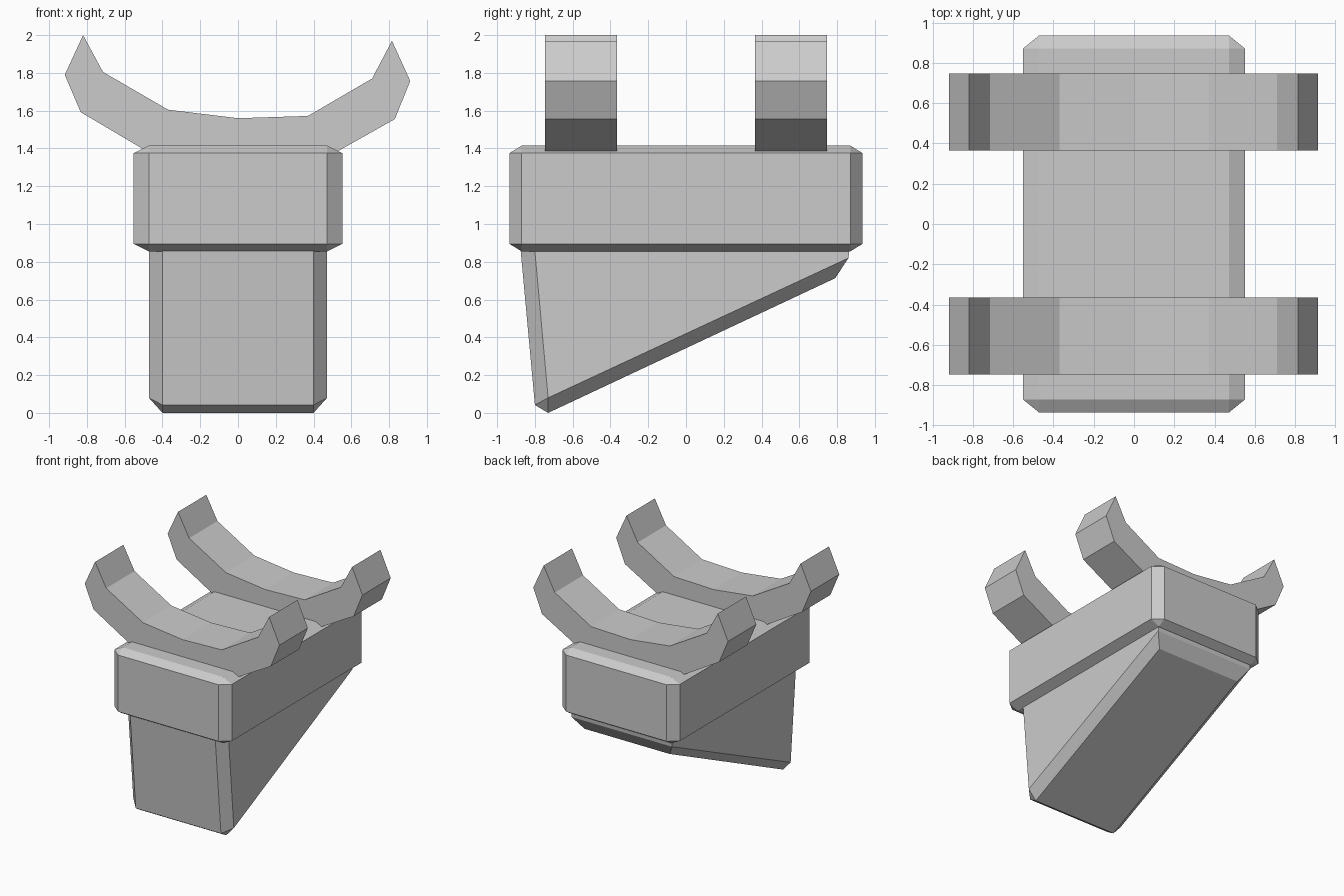
import bpy, bmesh

if "Cube" in bpy.data.objects:
    bpy.data.objects.remove(bpy.data.objects["Cube"])


def finish(name, bm):
    bmesh.ops.recalc_face_normals(bm, faces=bm.faces)
    mesh = bpy.data.meshes.new(name)
    bm.to_mesh(mesh)
    bm.free()
    obj = bpy.data.objects.new(name, mesh)
    bpy.context.collection.objects.link(obj)
    return obj


def hull(name, points):
    bm = bmesh.new()
    for p in points:
        bm.verts.new(p)
    bmesh.ops.convex_hull(bm, input=bm.verts)
    # merge coplanar triangles into clean flat faces
    bmesh.ops.dissolve_limit(bm, angle_limit=0.02, verts=bm.verts, edges=bm.edges)
    return finish(name, bm)


def extrude_profile(name, profile, y0, y1):
    bm = bmesh.new()
    face = bm.faces.new([bm.verts.new((x, y0, z)) for x, z in profile])
    ext = bmesh.ops.extrude_face_region(bm, geom=[face], use_keep_orig=True)
    verts = [g for g in ext["geom"] if isinstance(g, bmesh.types.BMVert)]
    bmesh.ops.translate(bm, verts=verts, vec=(0, y1 - y0, 0))
    return finish(name, bm)


# Chamfered body block: half sizes and chamfer per axis
hx, hy, hz = 0.552, 0.935, 0.28
cx, cy, cz = 0.08, 0.065, 0.04
zc = 1.135
corners = []
for sx in (-1, 1):
    for sy in (-1, 1):
        for sz in (-1, 1):
            for x, y, z in ((hx, hy - cy, hz - cz),
                            (hx - cx, hy, hz - cz),
                            (hx - cx, hy - cy, hz)):
                corners.append((sx * x, sy * y, zc + sz * z))
hull("body_block", corners)

# Wedge foot: narrow chamfered outline and wide side outline (y, z)
inner = [(-0.879, 0.9), (-0.80, 0.042), (-0.73, 0.0), (0.79, 0.713), (0.86, 0.82), (0.87, 0.9)]
outer = [(-0.804, 0.9), (-0.73, 0.08), (0.86, 0.82), (0.87, 0.9)]
points = [(s * 0.40, y, z) for s in (-1, 1) for y, z in inner]
points += [(s * 0.472, y, z) for s in (-1, 1) for y, z in outer]
hull("wedge_foot", points)

# Two curved cradle arms sunk into the top of the block
cradle = [(-0.82, 2.0), (-0.715, 1.805), (-0.37, 1.605), (0.0, 1.56), (0.37, 1.572),
          (0.71, 1.77), (0.815, 1.97), (0.912, 1.757), (0.83, 1.555), (0.43, 1.33),
          (0.0, 1.30), (-0.41, 1.342), (-0.833, 1.592), (-0.917, 1.79)]
for name, yc in (("front_cradle", -0.556), ("back_cradle", 0.556)):
    extrude_profile(name, cradle, yc - 0.19, yc + 0.19)
